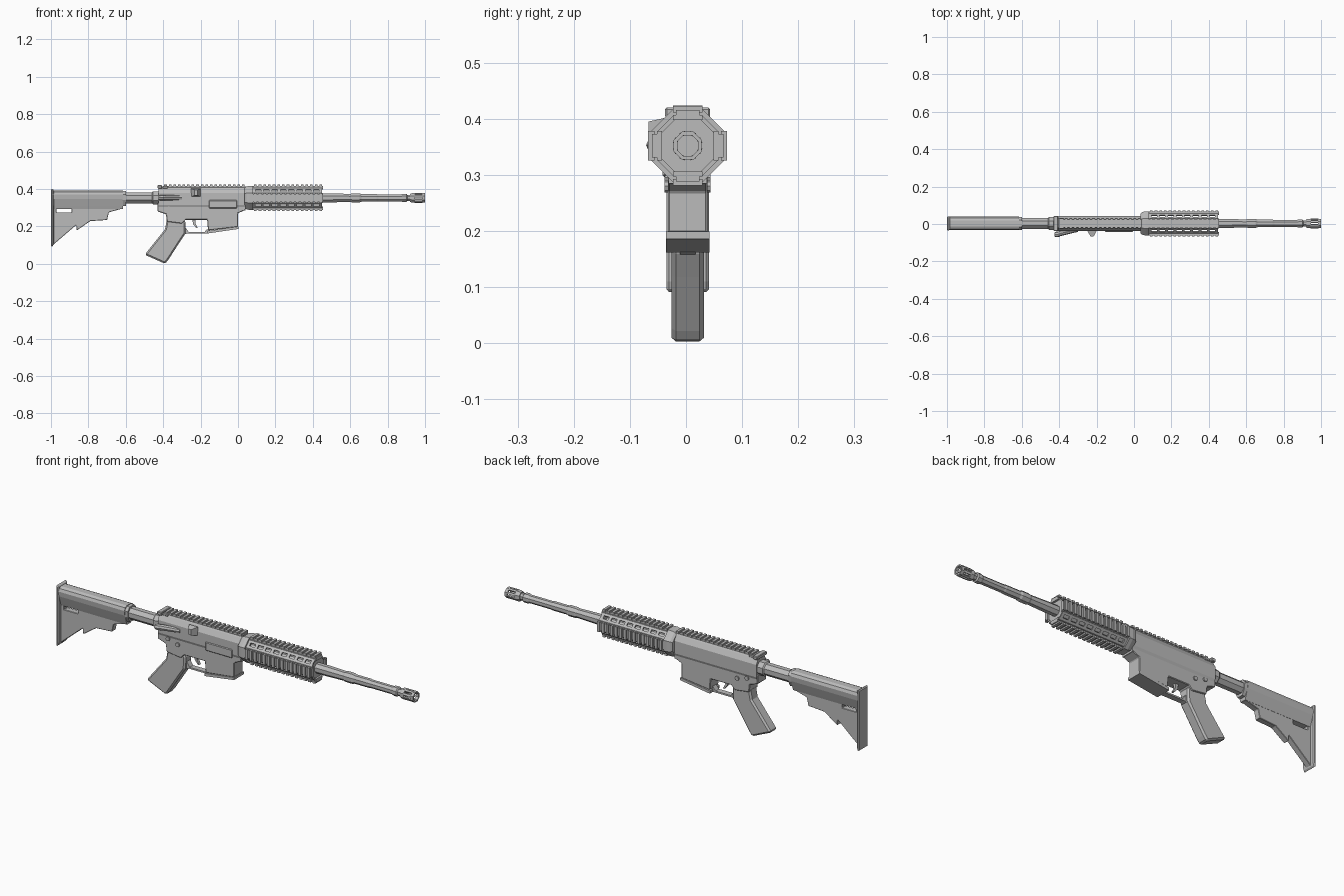
import bpy, bmesh, math
from mathutils import Matrix, Vector

old = bpy.data.objects.get("Cube")
if old:
    bpy.data.objects.remove(old)

CY, CZ = 0.003, 0.352          # long axis of the model
GREY = (0.5, 0.5, 0.5, 1)
mat = bpy.data.materials.new("plain grey")
mat.use_nodes = True
mat.diffuse_color = GREY
mat.node_tree.nodes["Principled BSDF"].inputs["Base Color"].default_value = GREY


def finish(name, bm, bevel=0):
    bmesh.ops.recalc_face_normals(bm, faces=bm.faces)
    mesh = bpy.data.meshes.new(name)
    bm.to_mesh(mesh)
    bm.free()
    mesh.materials.append(mat)
    ob = bpy.data.objects.new(name, mesh)
    bpy.context.collection.objects.link(ob)
    if bevel:
        mod = ob.modifiers.new("edge", "BEVEL")
        mod.width, mod.segments = bevel, 1
        mod.limit_method, mod.angle_limit = "ANGLE", math.radians(50)
    return ob


def loft(bm, rings, closed=False):
    loops = [[bm.verts.new(p) for p in ring] for ring in rings]
    n = len(loops[0])
    pairs = list(zip(loops, loops[1:])) + ([(loops[-1], loops[0])] if closed else [])
    for a, b in pairs:
        for i in range(n):
            j = (i + 1) % n
            bm.faces.new((a[i], a[j], b[j], b[i]))
    if not closed:
        bm.faces.new(loops[0])
        bm.faces.new(loops[-1])


def side_prism(name, pts, half, bevel=0):
    """Side outline (x, z) given a thickness across y."""
    bm = bmesh.new()
    loft(bm, [[(x, CY + s * half, z) for x, z in pts] for s in (-1, 1)])
    return finish(name, bm, bevel)


def bar(name, half_pts, x0, x1):
    """Mirrored cross-section (half width, z) pulled along x."""
    section = half_pts + [(-y, z) for y, z in reversed(half_pts)]
    bm = bmesh.new()
    loft(bm, [[(x, CY + y, z) for y, z in section] for x in (x0, x1)])
    return finish(name, bm)


def turned(name, profile, sides=8, closed=False):
    """Faceted turning about the long axis from (x, radius) points."""
    bm = bmesh.new()
    angles = [math.tau * (i + 0.5) / sides for i in range(sides)]
    loft(bm, [[(x, CY + r * math.cos(a), CZ + r * math.sin(a)) for a in angles]
              for x, r in profile], closed)
    return finish(name, bm)


def box(bm, lo, hi, turn=0):
    """Box placed relative to the long axis, turned about it."""
    lo, hi = Vector(lo), Vector(hi)
    m = (Matrix.Translation((0, CY, CZ)) @ Matrix.Rotation(turn, 4, "X")
         @ Matrix.Translation((lo + hi) / 2) @ Matrix.Diagonal((*(hi - lo), 1)))
    bmesh.ops.create_cube(bm, size=1, matrix=m)


def toothed_rail(bm, x0, x1, base, top, turn=0, pitch=0.024):
    box(bm, (x0, -0.021, base), (x1, 0.021, top - 0.007), turn)
    count = int((x1 - x0) / pitch)
    step = (x1 - x0) / count
    for i in range(count):
        x = x0 + (i + 0.22) * step
        box(bm, (x, -0.026, top - 0.011), (x + step * 0.56, 0.026, top), turn)


# Barrel
turned("barrel", [(0.02, 0.027), (0.5, 0.026), (0.6, 0.023), (0.61, 0.026), (0.65, 0.026),
                  (0.66, 0.022), (0.74, 0.022), (0.75, 0.02), (0.87, 0.02), (0.88, 0.024),
                  (0.9, 0.024), (0.905, 0.018), (0.935, 0.018)])

# Slotted muzzle: two collars joined by corner prongs
turned("muzzle_collar", [(0.92, 0.023), (0.93, 0.027), (0.945, 0.027), (0.945, 0.01)])
turned("muzzle_ring", [(0.985, 0.02), (0.985, 0.027), (1.0, 0.027), (1.0, 0.02)], closed=True)
bm = bmesh.new()
for k in range(8):
    box(bm, (0.944, -0.0055, 0.019), (0.986, 0.0055, 0.0262), math.tau * (k + 0.5) / 8)
finish("muzzle_prongs", bm)

# Handguard: four toothed rails, with vented panels on the diagonals
bm = bmesh.new()
for k in range(4):
    turn = k * math.pi / 2
    box(bm, (0.075, -0.026, 0.046), (0.455, 0.026, 0.055), turn)
    toothed_rail(bm, 0.08, 0.455, 0.054, 0.0705, turn)
    diag = turn + math.pi / 4
    for s in (-1, 1):
        y0, y1 = sorted((s * 0.008, s * 0.021))
        box(bm, (0.075, y0, 0.049), (0.45, y1, 0.0565), diag)
    for i in range(9):
        x = 0.078 + i * 0.0445
        box(bm, (x, -0.012, 0.049), (x + 0.015, 0.012, 0.0565), diag)
finish("handguard", bm)
turned("handguard_end_cap", [(0.435, 0.053), (0.445, 0.053)])
turned("handguard_clamp_ring", [(0.035, 0.058), (0.045, 0.066), (0.062, 0.07),
                                (0.08, 0.07), (0.08, 0.05)])

# Upper receiver with its rail
bar("upper_receiver", [(0.02, 0.41), (0.026, 0.402), (0.04, 0.378), (0.04, 0.315),
                       (0.034, 0.3), (0.034, 0.285)], -0.425, 0.04)
bm = bmesh.new()
toothed_rail(bm, -0.4, 0.04, 0.05, 0.0715)
finish("top_rail", bm)
bm = bmesh.new()
box(bm, (-0.43, -0.04, 0.05), (-0.405, 0.04, 0.068))
box(bm, (-0.405, -0.03, 0.05), (-0.375, 0.03, 0.064))
finish("charging_handle", bm, 0.003)

# Right-hand side details: port cover, deflector, push button
bm = bmesh.new()
box(bm, (-0.155, -0.045, -0.056), (-0.005, -0.038, -0.012))
finish("port_cover", bm, 0.005)
bm = bmesh.new()
loft(bm, [[(-0.25, -0.036, z), (-0.232, -0.067, z + d), (-0.216, -0.067, z + d), (-0.2, -0.036, z)]
          for z, d in ((0.358, 0.008), (0.402, -0.007))])
finish("case_deflector", bm)
bm = bmesh.new()
loft(bm, [[(x, y + r * math.cos(a), 0.353 + r * math.sin(a))
           for a in [math.tau * i / 8 for i in range(8)]]
          for x, y, r in ((-0.425, -0.056, 0.011), (-0.415, -0.056, 0.015),
                          (-0.4, -0.054, 0.015), (-0.395, -0.05, 0.015), (-0.3, -0.03, 0.012))])
finish("push_button", bm)

# Lower receiver, magazine well and grip
side_prism("lower_receiver", [(-0.43, 0.325), (0.04, 0.325), (0.04, 0.288), (0, 0.27), (0, 0.197),
                              (-0.16, 0.178), (-0.165, 0.235), (-0.28, 0.235), (-0.3, 0.215),
                              (-0.38, 0.225), (-0.385, 0.265), (-0.43, 0.28)], 0.035, 0.003)
side_prism("magazine_well_lip", [(0.003, 0.199), (0.003, 0.186), (-0.163, 0.162),
                                 (-0.163, 0.176)], 0.039)
side_prism("grip", [(-0.38, 0.24), (-0.29, 0.236), (-0.28, 0.22), (-0.282, 0.16), (-0.31, 0.118),
                    (-0.372, 0.022), (-0.39, 0), (-0.498, 0.048), (-0.488, 0.062),
                    (-0.39, 0.185)], 0.029, 0.008)
side_prism("trigger_guard", [(-0.29, 0.174), (-0.265, 0.17), (-0.16, 0.17), (-0.16, 0.162),
                             (-0.27, 0.162), (-0.29, 0.156)], 0.014)
for name, pts in (("guard_rear_corner", [(-0.285, 0.2), (-0.262, 0.168), (-0.285, 0.165)]),
                  ("guard_front_corner", [(-0.162, 0.19), (-0.162, 0.168), (-0.18, 0.168)]),
                  ("trigger", [(-0.245, 0.24), (-0.225, 0.24), (-0.228, 0.215),
                               (-0.215, 0.192), (-0.222, 0.19), (-0.24, 0.212)])):
    side_prism(name, pts, 0.007 if name == "trigger" else 0.014)

# Cross pins show on both sides
bm = bmesh.new()
for x, z in ((-0.37, 0.295), (-0.315, 0.28)):
    m = Matrix.Translation((x, CY, z)) @ Matrix.Rotation(math.pi / 2, 4, "X")
    bmesh.ops.create_cone(bm, cap_ends=True, segments=8, radius1=0.011, radius2=0.011,
                          depth=0.082, matrix=m)
finish("cross_pins", bm)

# Rear tube and its nut
turned("rear_tube", [(-0.63, 0.031), (-0.46, 0.031), (-0.455, 0.037), (-0.425, 0.037)])

# Stock
bar("stock_body", [(0.016, 0.391), (0.03, 0.384), (0.036, 0.37), (0.033, 0.345),
                   (0.02, 0.305), (0.016, 0.293)], -0.99, -0.615)
bar("stock_nose", [(0.018, 0.388), (0.034, 0.37), (0.032, 0.34), (0.016, 0.31)], -0.62, -0.598)
side_prism("stock_web", [(-0.99, 0.1), (-0.865, 0.207), (-0.862, 0.178), (-0.79, 0.228),
                         (-0.7, 0.234), (-0.69, 0.275), (-0.615, 0.296), (-0.615, 0.305),
                         (-0.89, 0.305), (-0.89, 0.275), (-0.97, 0.275), (-0.97, 0.305),
                         (-0.99, 0.305)], 0.015, 0.002)
side_prism("butt_plate", [(-1, 0.09), (-0.99, 0.092), (-0.985, 0.11), (-0.985, 0.392),
                          (-0.99, 0.4), (-1, 0.4)], 0.038, 0.006)
